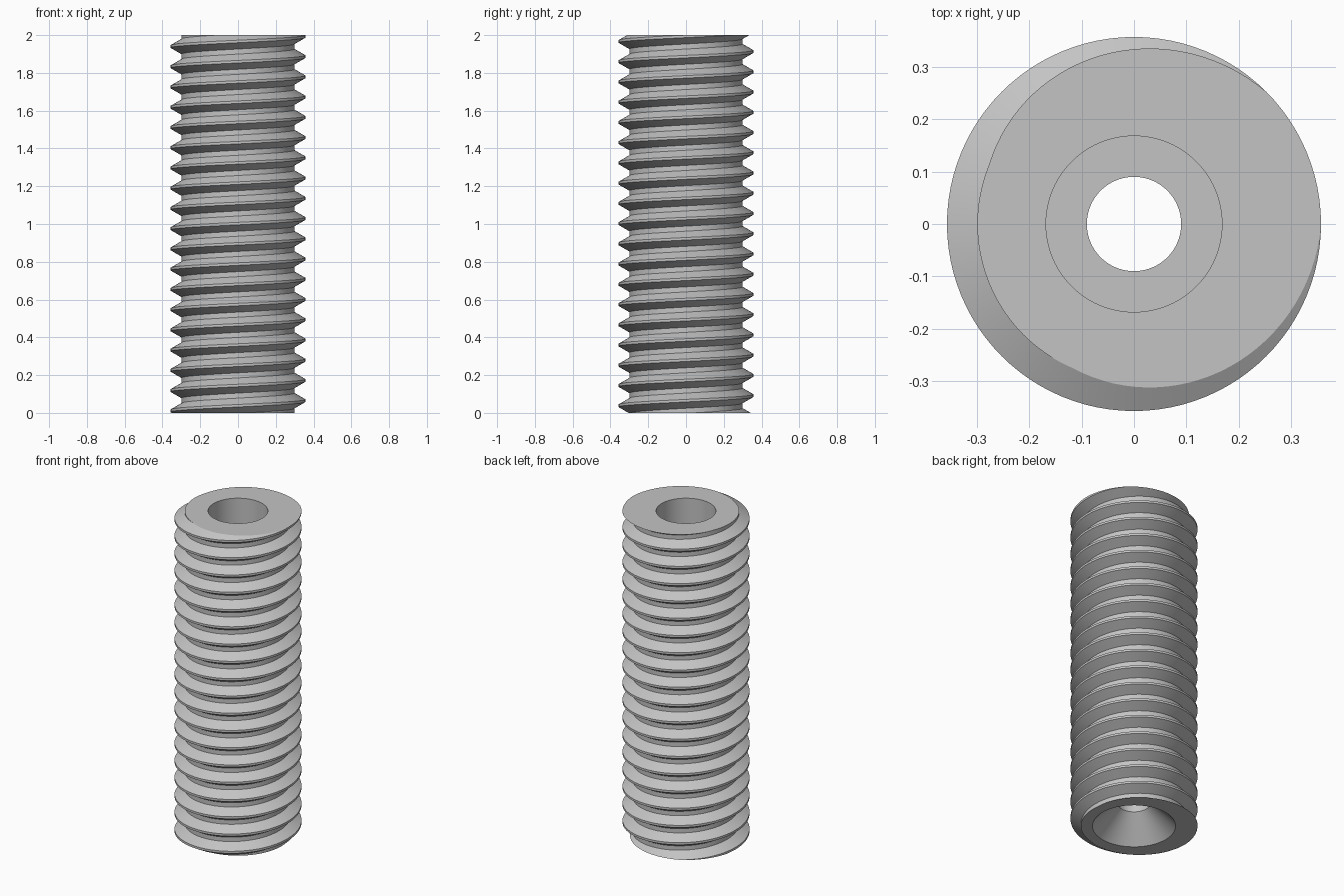
import bpy, bmesh, math

cube = bpy.data.objects.get("Cube")
if cube:
    bpy.data.objects.remove(cube, do_unlink=True)

SEG = 96                      # sides per turn
LENGTH = 2.0
PITCH = 1.5 / 14
CREST, ROOT = 0.357, 0.299    # thread radii
TURNS = 23                    # longer than the rod, trimmed flat at both ends
PHASE = 22.5 / 360            # where the crest meets the top face

steel = bpy.data.materials.new("plain_grey")
steel.use_nodes = True
grey = (0.55, 0.55, 0.55, 1)
steel.diffuse_color = grey
steel.node_tree.nodes["Principled BSDF"].inputs["Base Color"].default_value = grey

bm = bmesh.new()


def ring_point(r, turn, z):
    a = turn * math.tau
    return bm.verts.new((r * math.cos(a), r * math.sin(a), z))


# Helical thread: a 60 degree profile swept up a right-handed helix
profile = [(-0.375, ROOT), (-0.0625, CREST), (0.0625, CREST), (0.375, ROOT)]
columns = []
for i in range(SEG * TURNS):
    turn = i / SEG
    mid = LENGTH + (turn - PHASE - 21) * PITCH
    columns.append([ring_point(r, turn, mid + h * PITCH) for h, r in profile])
for i in range(len(columns) - 1):
    a, b = columns[i], columns[i + 1]
    for k in range(3):
        bm.faces.new((a[k], b[k], b[k + 1], a[k + 1]))
    if i + SEG + 1 < len(columns):      # root band up to the next turn
        c, d = columns[i + SEG], columns[i + SEG + 1]
        bm.faces.new((a[3], b[3], d[0], c[0]))

# Trim the thread flat at both ends
rims = []
for z, side in ((0, -1), (LENGTH, 1)):
    bmesh.ops.bisect_plane(bm, geom=bm.verts[:] + bm.edges[:] + bm.faces[:], dist=1e-6,
                           plane_co=(0, 0, z), plane_no=(0, 0, side), clear_outer=True)
bmesh.ops.remove_doubles(bm, verts=bm.verts[:], dist=1e-5)

# Countersink, narrow hole and wide bore through the middle
bore = [(0.234, 0), (0.09, 0.144), (0.09, 0.3), (0.168, 0.3), (0.168, LENGTH)]
rings = [[ring_point(r, i / SEG, z) for i in range(SEG)] for r, z in bore]
for low, high in zip(rings, rings[1:]):
    for i in range(SEG):
        j = (i + 1) % SEG
        bm.faces.new((low[i], high[i], high[j], low[j]))

# Flat end faces between the thread outline and the bore
for z in (0, LENGTH):
    rim = [e for e in bm.edges if e.is_boundary
           and all(abs(v.co.z - z) < 1e-4 for v in e.verts)]
    bmesh.ops.triangle_fill(bm, edges=rim, use_beauty=True, normal=(0, 0, 1 if z else -1))

bmesh.ops.recalc_face_normals(bm, faces=bm.faces[:])
mesh = bpy.data.meshes.new("threaded_rod")
bm.to_mesh(mesh)
bm.free()
mesh.materials.append(steel)
rod = bpy.data.objects.new("threaded_rod", mesh)
bpy.context.collection.objects.link(rod)
bpy.ops.object.select_all(action="DESELECT")
rod.select_set(True)
bpy.context.view_layer.objects.active = rod
bpy.ops.object.shade_smooth_by_angle(angle=math.radians(30))
